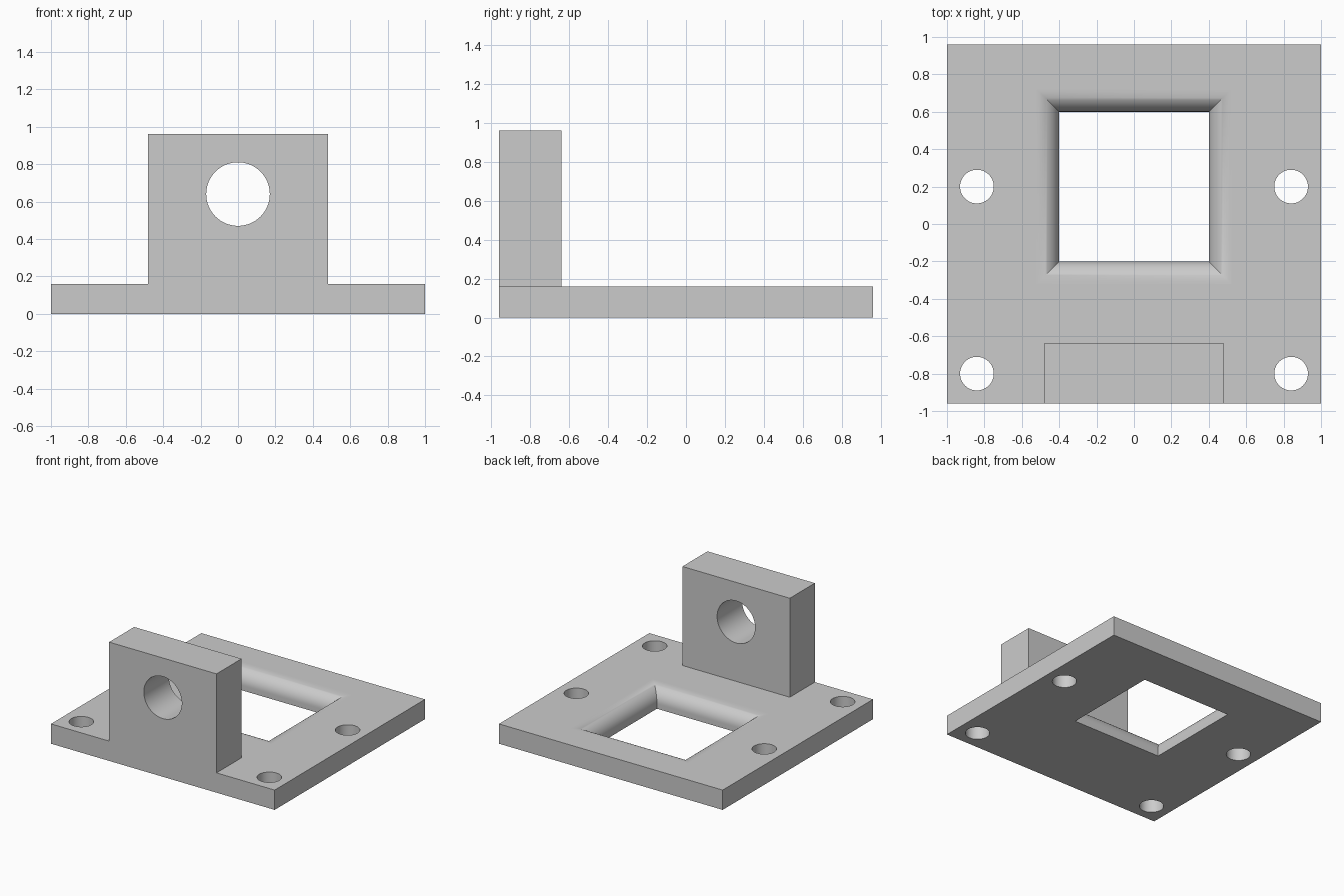
import bpy, bmesh
from math import sin, cos, pi
from mathutils import Matrix, Vector

cube = bpy.data.objects.get("Cube")
if cube:
    bpy.data.objects.remove(cube, do_unlink=True)

grey = bpy.data.materials.new("plain grey")
grey.use_nodes = True
colour = (0.6, 0.6, 0.6, 1)
grey.diffuse_color = colour
grey.node_tree.nodes["Principled BSDF"].inputs["Base Color"].default_value = colour

THICK = 0.16       # plate thickness
FILLET = 0.12      # rounding around the window
STEPS = 16


def add_object(name, bm):
    bmesh.ops.recalc_face_normals(bm, faces=bm.faces)
    mesh = bpy.data.meshes.new(name)
    bm.to_mesh(mesh)
    bm.free()
    mesh.materials.append(grey)
    ob = bpy.data.objects.new(name, mesh)
    bpy.context.collection.objects.link(ob)
    return ob


def box(name, low, high):
    low, high = Vector(low), Vector(high)
    bm = bmesh.new()
    bmesh.ops.create_cube(bm, size=1, matrix=Matrix.Translation((low + high) / 2)
                          @ Matrix.Diagonal((*(high - low), 1)))
    return add_object(name, bm)


def drill(name, centre, radius, depth, axis="Z"):
    turn = Matrix.Rotation(pi / 2, 4, "X") if axis == "Y" else Matrix()
    bm = bmesh.new()
    bmesh.ops.create_cone(bm, cap_ends=True, segments=64, radius1=radius, radius2=radius,
                          depth=depth, matrix=Matrix.Translation(centre) @ turn)
    return add_object(name, bm)


def window_cutter():
    # Square rings that flare outward along a quarter circle
    rings = [(0.4, -0.1)]
    for i in range(STEPS + 1):
        a = pi / 2 * i / STEPS
        rings.append((0.4 + FILLET * (1 - cos(a)), THICK - FILLET * (1 - sin(a))))
    rings.append((0.4 + FILLET, THICK + 0.1))
    bm = bmesh.new()
    loops = [[bm.verts.new((sx * h, 0.2 + sy * h, z))
              for sx, sy in ((-1, -1), (1, -1), (1, 1), (-1, 1))] for h, z in rings]
    for a, b in zip(loops, loops[1:]):
        for i in range(4):
            j = (i + 1) % 4
            bm.faces.new((a[i], a[j], b[j], b[i]))
    bm.faces.new(loops[0])
    bm.faces.new(loops[-1])
    return add_object("window_cutter", bm)


def combine(target, tool, operation):
    tool.hide_render = True
    mod = target.modifiers.new(tool.name, "BOOLEAN")
    mod.operation = operation
    mod.solver = "EXACT"
    mod.object = tool
    bpy.context.view_layer.objects.active = target
    bpy.ops.object.modifier_apply(modifier=mod.name)
    bpy.data.objects.remove(tool, do_unlink=True)


# Base plate with its upright lug
bracket = box("mounting_bracket", (-1, -0.96, 0), (1, 0.96, THICK))
combine(bracket, box("upright_lug", (-0.48, -0.96, 0.08), (0.48, -0.64, 0.96)), "UNION")

# Rounded window, pivot hole and four screw holes
combine(bracket, window_cutter(), "DIFFERENCE")
combine(bracket, drill("pivot_hole", (0, -0.8, 0.64), 0.17, 0.6, "Y"), "DIFFERENCE")
for x in (-0.84, 0.84):
    for y in (-0.8, 0.2):
        combine(bracket, drill("screw_hole", (x, y, 0.08), 0.09, 0.4), "DIFFERENCE")

# Merge flush faces
bm = bmesh.new()
bm.from_mesh(bracket.data)
bmesh.ops.remove_doubles(bm, verts=bm.verts, dist=0.0001)
bmesh.ops.dissolve_limit(bm, angle_limit=0.01, verts=bm.verts, edges=bm.edges)
bm.to_mesh(bracket.data)
bm.free()

# Smooth the curved walls, keep the large flat faces flat
bpy.ops.object.select_all(action="DESELECT")
bracket.select_set(True)
bpy.context.view_layer.objects.active = bracket
bpy.ops.object.shade_smooth_by_angle(angle=pi / 6)
for face in bracket.data.polygons:
    if max(abs(c) for c in face.normal) > 0.9999 and face.area > 0.1:
        face.use_smooth = False
